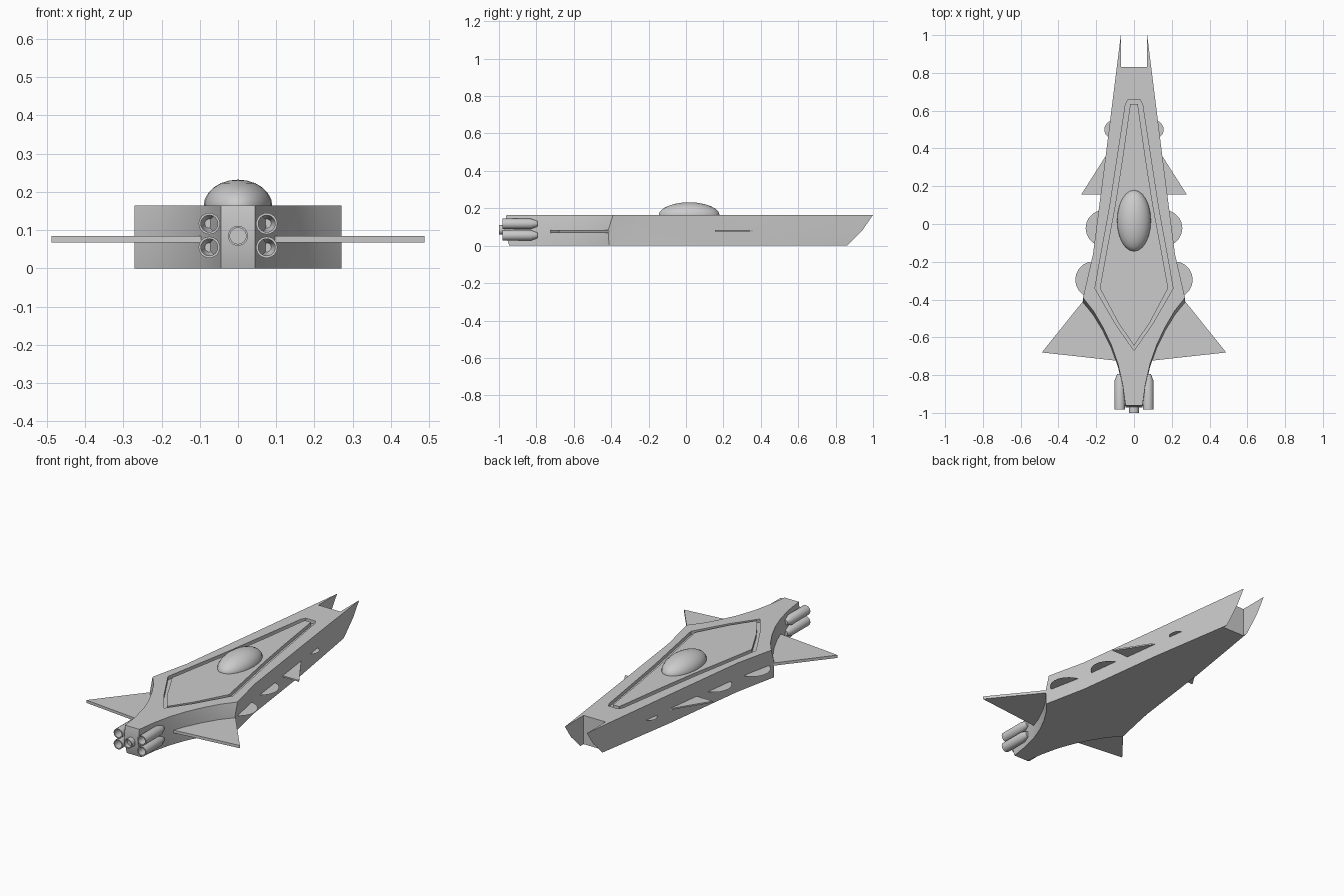
import bpy, bmesh
from math import sin, cos, pi

if "Cube" in bpy.data.objects:
    bpy.data.objects.remove(bpy.data.objects["Cube"])


def make(name, verts, faces, smooth=True):
    me = bpy.data.meshes.new(name)
    me.from_pydata(verts, [], faces)
    bm = bmesh.new()
    bm.from_mesh(me)
    bmesh.ops.recalc_face_normals(bm, faces=bm.faces)
    bm.to_mesh(me)
    bm.free()
    ob = bpy.data.objects.new(name, me)
    bpy.context.collection.objects.link(ob)
    if smooth:
        smooth_by_angle(ob)
    return ob


def select(ob):
    bpy.ops.object.select_all(action='DESELECT')
    ob.select_set(True)
    bpy.context.view_layer.objects.active = ob


def smooth_by_angle(ob):
    select(ob)
    bpy.ops.object.shade_smooth_by_angle(angle=0.52)


def loft(name, rings, smooth=True):
    """Closed solid through rings of 3D points, capped at both ends."""
    n = len(rings[0])
    faces = [(r * n + i, r * n + (i + 1) % n, (r + 1) * n + (i + 1) % n, (r + 1) * n + i)
             for r in range(len(rings) - 1) for i in range(n)]
    faces += [tuple(range(n)), tuple(range((len(rings) - 1) * n, len(rings) * n))]
    return make(name, [p for r in rings for p in r], faces, smooth)


def mirrored(half):
    """Full outline from a right-hand half; points on x = 0 are not doubled."""
    return half + [(-x, y) for x, y in reversed(half) if x > 1e-6]


def prism(name, outline, z0, z1, smooth=False):
    return loft(name, [[(x, y, z) for x, y in outline] for z in (z0, z1)], smooth)


def lathe_y(name, x, z, profile, n=24):
    """Turned part along y; profile is (radius, y)."""
    return loft(name, [[(x + r * cos(2 * pi * i / n), y, z + r * sin(2 * pi * i / n))
                        for i in range(n)] for r, y in profile])


# Hull: forked nose, widening flanks, concave tail with a ridge at mid height
tail = [(.27, -.39), (.215, -.46), (.165, -.545), (.12, -.64),
        (.085, -.74), (.06, -.85), (.045, -.96)]


def hull_ring(z, tip, corner_shift, end_shift):
    half = [(.07, .83), (.07, tip), (.15, .36), (.217, -.16)]
    for i, (x, y) in enumerate(tail):
        t = i / (len(tail) - 1)
        half.append((x, y + corner_shift * (1 - t) + end_shift * t))
    return [(x, y, z) for x, y in mirrored(half)]


hull = loft("hull", [hull_ring(0, .86, -.022, .015),
                     hull_ring(.085, .945, -.025, -.012),
                     hull_ring(.165, 1.0, 0, 0)], False)

# Deck groove cut into the top, with the inner panel set back in
groove = [(.03, .66), (.045, .635), (.09, .34), (.127, .1), (.178, -.18),
          (.207, -.34), (.098, -.53), (0, -.67)]
panel = [(.02, .635), (.062, .34), (.1, .1), (.152, -.18),
         (.181, -.34), (.085, -.52), (0, -.645)]
cutter = prism("groove_cutter", mirrored(groove), .145, .2)
cutter.hide_render = True
mod = hull.modifiers.new("groove", 'BOOLEAN')
mod.object = cutter
mod.operation = 'DIFFERENCE'
mod.solver = 'EXACT'
select(hull)
bpy.ops.object.modifier_apply(modifier="groove")
bpy.data.objects.remove(cutter)
smooth_by_angle(hull)
prism("deck_panel", mirrored(panel), .14, .165)

# Canopy dome
bpy.ops.mesh.primitive_uv_sphere_add(segments=24, ring_count=12, radius=1, location=(0, .017, .162))
dome = bpy.context.object
dome.name = "canopy"
dome.scale = (.09, .163, .07)
smooth_by_angle(dome)

for s, side in ((1, "right"), (-1, "left")):
    # Rear wings and front fins
    wing = [(.26, -.40), (.275, -.415), (.488, -.68), (.08, -.725), (.08, -.6)]
    prism("rear_wing_" + side, [(s * x, y) for x, y in wing], .068, .084)
    fin = [(.14, .375), (.28, .155), (.14, .155)]
    prism("front_fin_" + side, [(s * x, y) for x, y in fin], .075, .083)

    # Thin round side vanes
    for k, (x, y, r) in enumerate(((.107, .5, .05), (.16, -.022, .096), (.214, -.295, .097))):
        pts = [(s * (x + r * cos(pi * i / 10)), y + r * sin(pi * i / 10), .079) for i in range(20)]
        make(f"side_vane_{side}_{k + 1}", pts, [tuple(range(20))], False)

    # Hollow thrusters
    for z, level in ((.055, "lower"), (.117, "upper")):
        lathe_y(f"thruster_{level}_{side}", s * .075, z,
                [(.015, -.795), (.028, -.83), (.028, -.982), (.022, -.982),
                 (.022, -.835), (.012, -.805)])

# Central nozzle
lathe_y("center_nozzle", 0, .085,
        [(.026, -.93), (.026, -1.0), (.021, -1.0), (.021, -.975)])
